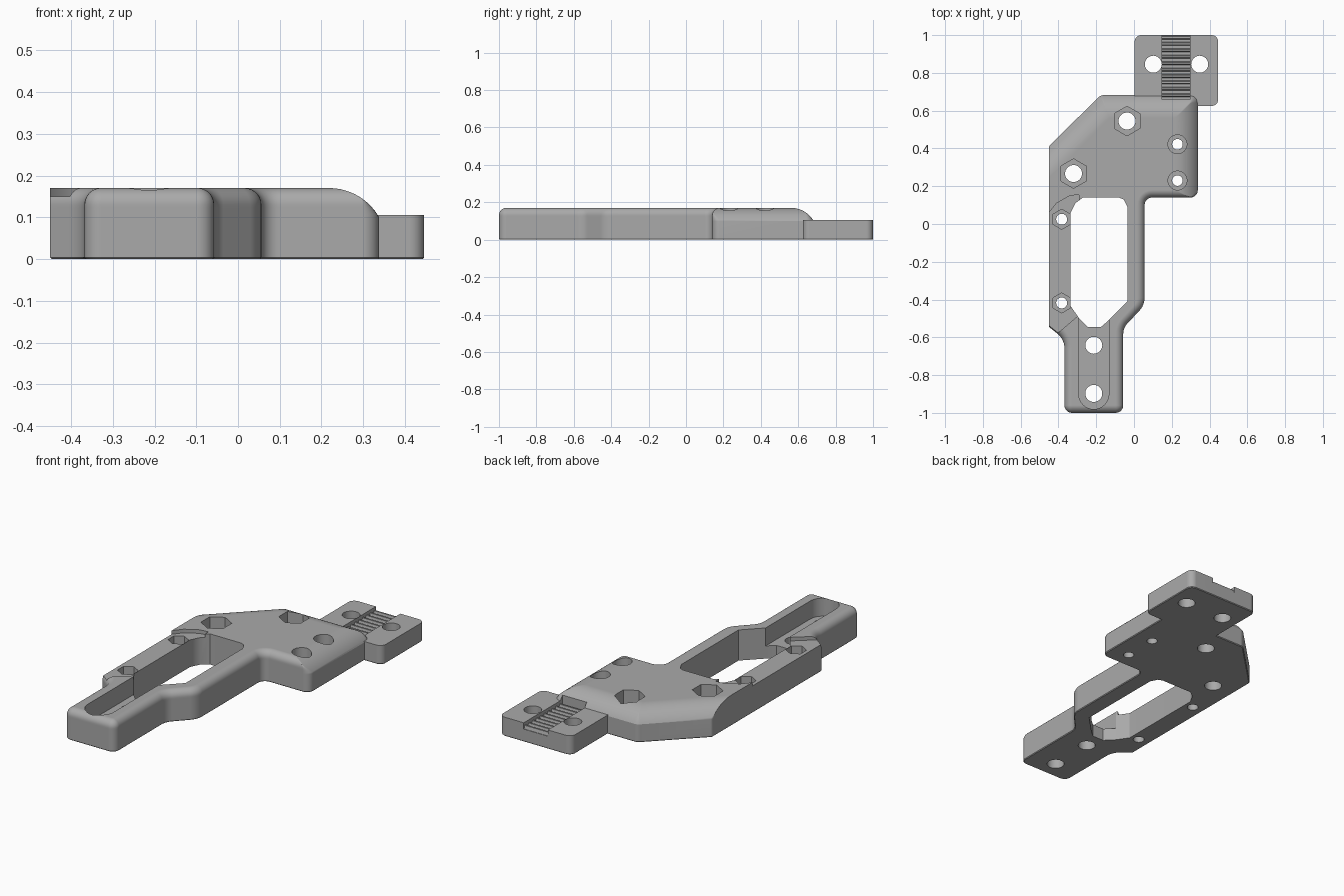
import bpy, bmesh, math
from mathutils import Vector

cube = bpy.data.objects.get("Cube")
if cube:
    bpy.data.objects.remove(cube, do_unlink=True)

grey = bpy.data.materials.new("grey_plastic")
grey.use_nodes = True
GREY = (0.40, 0.40, 0.40, 1)
grey.diffuse_color = GREY
grey.node_tree.nodes["Principled BSDF"].inputs["Base Color"].default_value = GREY

H = 0.17            # body height
TAB_H = 0.105       # clamp tab height
FILLET = 0.04       # ordinary top edge rounding
RAMP_W, RAMP_D = 0.12, 0.07   # wide, shallow rounding of the head
RAMP_R = (RAMP_W ** 2 + RAMP_D ** 2) / (2 * RAMP_D)


def inset_at(kind, z):
    """How far an edge of this kind is pulled in at height z."""
    if z < 0.004:
        return 0.004
    if kind == "fillet" and z > H - FILLET:
        h = z - (H - FILLET)
        return FILLET - math.sqrt(max(FILLET ** 2 - h ** 2, 0))
    if kind == "ramp" and z > H - RAMP_D:
        drop = RAMP_R - (H - z)
        return RAMP_W - math.sqrt(max(RAMP_R ** 2 - drop ** 2, 0))
    return 0.0


def ring(corners, z, steps=6):
    """Inset and round a counter-clockwise outline given as (x, y, radius, edge kind)."""
    n = len(corners)
    pts = [Vector(c[:2]) for c in corners]
    dirs = [(pts[(i + 1) % n] - pts[i]).normalized() for i in range(n)]
    ins = [inset_at(c[3], z) for c in corners]
    moved = []
    for i in range(n):
        a, b = dirs[i - 1], dirs[i]
        na, nb = Vector((-a.y, a.x)), Vector((-b.y, b.x))
        pa, pb = pts[i] + na * ins[i - 1], pts[i] + nb * ins[i]
        t = (pb - pa).cross(b) / a.cross(b)
        moved.append(pa + a * t)
    out = []
    for i in range(n):
        a, b = dirs[i - 1], dirs[i]
        turn = a.angle_signed(b)
        convex = a.cross(b) > 0
        r = corners[i][2]
        pull = max(ins[i - 1], ins[i])
        r = max(r - pull, 0.004) if convex else r + pull
        tangent = r * math.tan(abs(turn) / 2)
        side = 1 if convex else -1
        start = moved[i] - a * tangent
        centre = start + Vector((-a.y, a.x)) * r * side
        spoke = start - centre
        for k in range(steps + 1):
            ang = side * abs(turn) * k / steps
            c, s = math.cos(ang), math.sin(ang)
            p = centre + Vector((spoke.x * c - spoke.y * s, spoke.x * s + spoke.y * c))
            out.append((p.x, p.y, z))
    return out


def loft(name, rings):
    """Skin a stack of equal rings and cap both ends."""
    bm = bmesh.new()
    rows = [[bm.verts.new(p) for p in r] for r in rings]
    n = len(rows[0])
    for low, high in zip(rows, rows[1:]):
        for i in range(n):
            j = (i + 1) % n
            bm.faces.new((low[i], low[j], high[j], high[i]))
    bm.faces.new(rows[0][::-1])
    bm.faces.new(rows[-1])
    bmesh.ops.recalc_face_normals(bm, faces=bm.faces)
    mesh = bpy.data.meshes.new(name)
    bm.to_mesh(mesh)
    bm.free()
    mesh.materials.append(grey)
    ob = bpy.data.objects.new(name, mesh)
    bpy.context.collection.objects.link(ob)
    return ob


def prism(name, pts, z0, z1):
    return loft(name, [[(x, y, z) for x, y in pts] for z in (z0, z1)])


def polygon(x, y, r, sides):
    return [(x + r * math.sin(2 * math.pi * k / sides),
             y + r * math.cos(2 * math.pi * k / sides)) for k in range(sides)]


def combine(target, tool, operation="DIFFERENCE"):
    mod = target.modifiers.new(operation, "BOOLEAN")
    mod.operation, mod.solver, mod.object = operation, "EXACT", tool
    with bpy.context.temp_override(object=target, active_object=target):
        bpy.ops.object.modifier_apply(modifier=mod.name)
    bpy.data.objects.remove(tool, do_unlink=True)


# Main body: neck, side rails and chamfered head
body_outline = [
    (-0.368, -1.0, 0.04, "fillet"), (-0.057, -1.0, 0.04, "fillet"),
    (-0.057, -0.55, 0.08, "fillet"), (0.056, -0.43, 0.10, "fillet"),
    (0.056, 0.14, 0.04, "fillet"), (0.338, 0.14, 0.04, "ramp"),
    (0.338, 0.682, 0.04, "ramp"), (-0.177, 0.682, 0.04, "ramp"),
    (-0.45, 0.412, 0.02, "plain"), (-0.45, -0.545, 0.004, "fillet"),
    (-0.368, -0.61, 0.10, "fillet")]
levels = [0, 0.004] + [H - RAMP_D * (1 - math.sin(math.pi / 2 * k / 14)) for k in range(15)]
body = loft("mount_body", [ring(body_outline, z) for z in levels])

# Clamp tab behind the head
tab_outline = [(x, y, 0.035, "plain") for x, y in
               ((0.003, 0.625), (0.446, 0.625), (0.446, 1.0), (0.003, 1.0))]
tab = loft("clamp_tab", [ring(tab_outline, z) for z in (0, 0.004, TAB_H)])
combine(body, tab, "UNION")

# Lowered top of the outer rail
combine(body, prism("rail_step", [
    (-0.5, 0.03), (-0.5, -0.6), (-0.43, -0.6), (-0.29, -0.48), (-0.29, 0.155),
    (-0.34, 0.15), (-0.41, 0.11), (-0.45, 0.06)], 0.15, 0.3))

# Large window between the rails
combine(body, prism("window", [
    (-0.27, 0.14), (-0.08, 0.14), (-0.055, 0.13), (-0.035, 0.09), (-0.035, -0.41),
    (-0.14, -0.515), (-0.175, -0.545), (-0.245, -0.545), (-0.29, -0.50),
    (-0.335, -0.435), (-0.335, 0.06), (-0.31, 0.11)], -0.1, 0.3))

# Round-ended channel in the neck
channel = [(-0.213 + 0.08 * math.cos(a), -0.9 + 0.08 * math.sin(a))
           for a in (math.pi * (1 + k / 16) for k in range(17))]
channel += [(-0.133, -0.46), (-0.293, -0.46)]
combine(body, prism("neck_channel", channel, 0.07, 0.3))

# Bolt holes with nut pockets or head recesses: x, y, hole, pocket, sides, pocket floor
fasteners = [
    (-0.037, 0.545, 0.045, 0.078, 6, 0.08), (-0.32, 0.267, 0.045, 0.078, 6, 0.08),
    (-0.383, 0.025, 0.029, 0.053, 6, 0.09), (-0.383, -0.418, 0.029, 0.053, 6, 0.09),
    (0.23, 0.422, 0.028, 0.05, 32, 0.09), (0.23, 0.23, 0.028, 0.05, 32, 0.09),
    (-0.213, -0.642, 0.045, 0, 0, 0), (-0.213, -0.897, 0.045, 0, 0, 0),
    (0.102, 0.846, 0.045, 0, 0, 0), (0.348, 0.846, 0.045, 0, 0, 0)]
for x, y, hole, pocket, sides, floor in fasteners:
    if pocket:
        combine(body, prism("pocket", polygon(x, y, pocket, sides), floor, 0.3))
    combine(body, prism("hole", polygon(x, y, hole, 32), -0.1, 0.3))

# Toothed belt groove across the tab
pitch, first, low, high = 0.034, 0.66, 0.07, 0.088
profile = [(first, 0.3), (first, low)]
for k in range(10):
    y = first + pitch * (k + 0.35)
    profile += [(y, low), (y + 0.005, high), (y + 0.014, high), (y + 0.019, low)]
profile += [(1.05, low), (1.05, 0.3)]
groove = loft("belt_groove", [[(x, y, z) for y, z in profile] for x in (0.147, 0.296)])
combine(body, groove)

# Smooth rounded edges, keep machined edges crisp
bpy.ops.object.select_all(action="DESELECT")
body.select_set(True)
bpy.context.view_layer.objects.active = body
bpy.ops.object.shade_smooth_by_angle(angle=math.radians(30))
weighted = body.modifiers.new("clean_shading", "WEIGHTED_NORMAL")
weighted.keep_sharp = True
